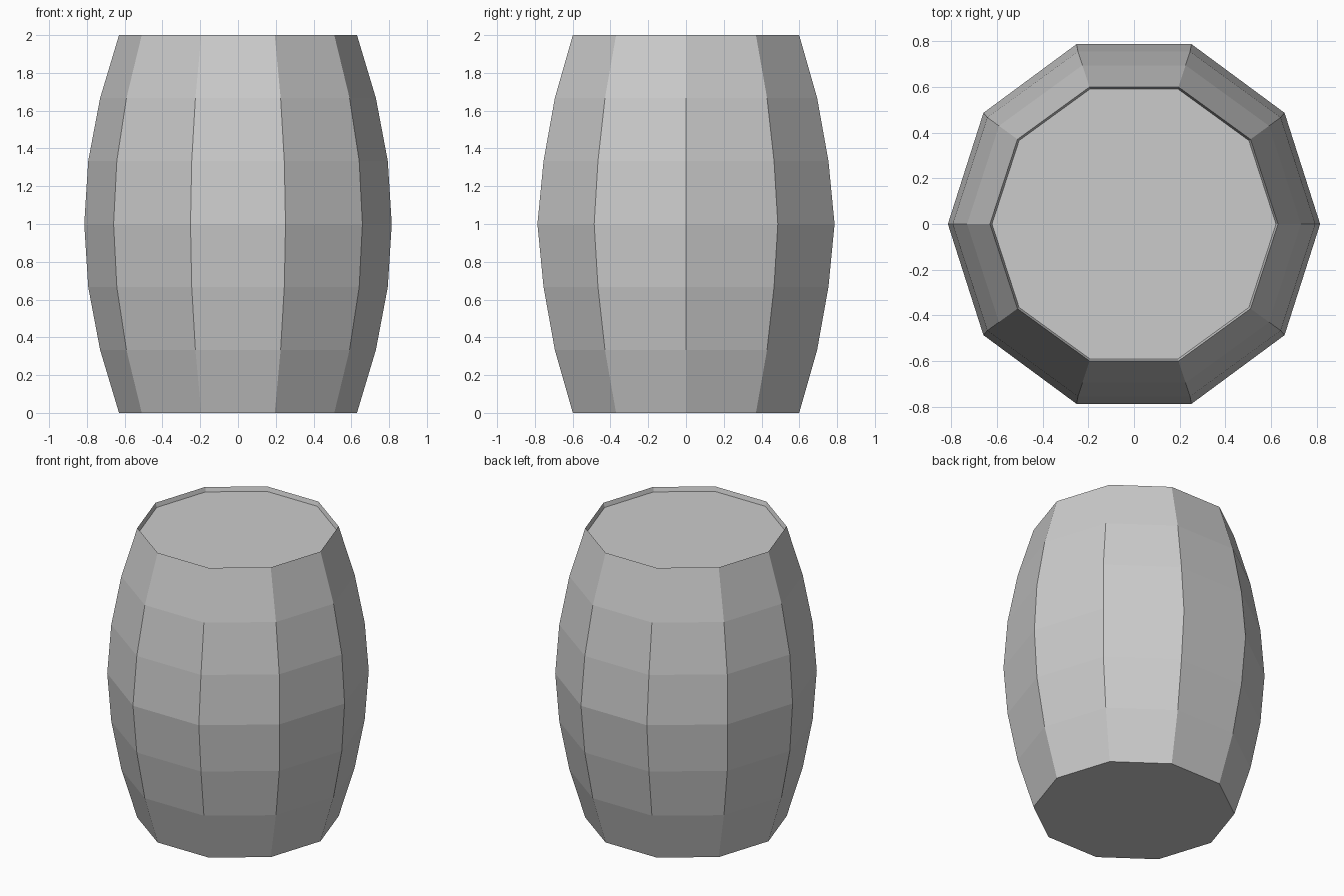
import bpy, bmesh
from math import cos, sin, pi

if "Cube" in bpy.data.objects:
    bpy.data.objects.remove(bpy.data.objects["Cube"])

SIDES = 10
# Profile of the staves, bottom to rim, then down to the recessed lid: (radius x, radius y, z)
PROFILE = [(0.63, 0.63, 0), (0.73, 0.73, 1/3), (0.793, 0.793, 2/3), (0.814, 0.827, 1),
           (0.793, 0.793, 4/3), (0.73, 0.73, 5/3), (0.63, 0.63, 2), (0.621, 0.621, 1.97)]

bm = bmesh.new()
rings = []
for rx, ry, z in PROFILE:
    rings.append([bm.verts.new((rx * cos(2*pi*i/SIDES), ry * sin(2*pi*i/SIDES), z))
                  for i in range(SIDES)])

# Staves and inner rim wall
for low, high in zip(rings, rings[1:]):
    for i in range(SIDES):
        j = (i + 1) % SIDES
        bm.faces.new((low[i], low[j], high[j], high[i]))

# Flat base and recessed lid
bm.faces.new(rings[0][::-1])
bm.faces.new(rings[-1])
bmesh.ops.recalc_face_normals(bm, faces=bm.faces[:])

mesh = bpy.data.meshes.new("barrel")
bm.to_mesh(mesh)
bm.free()
bpy.context.collection.objects.link(bpy.data.objects.new("barrel", mesh))
